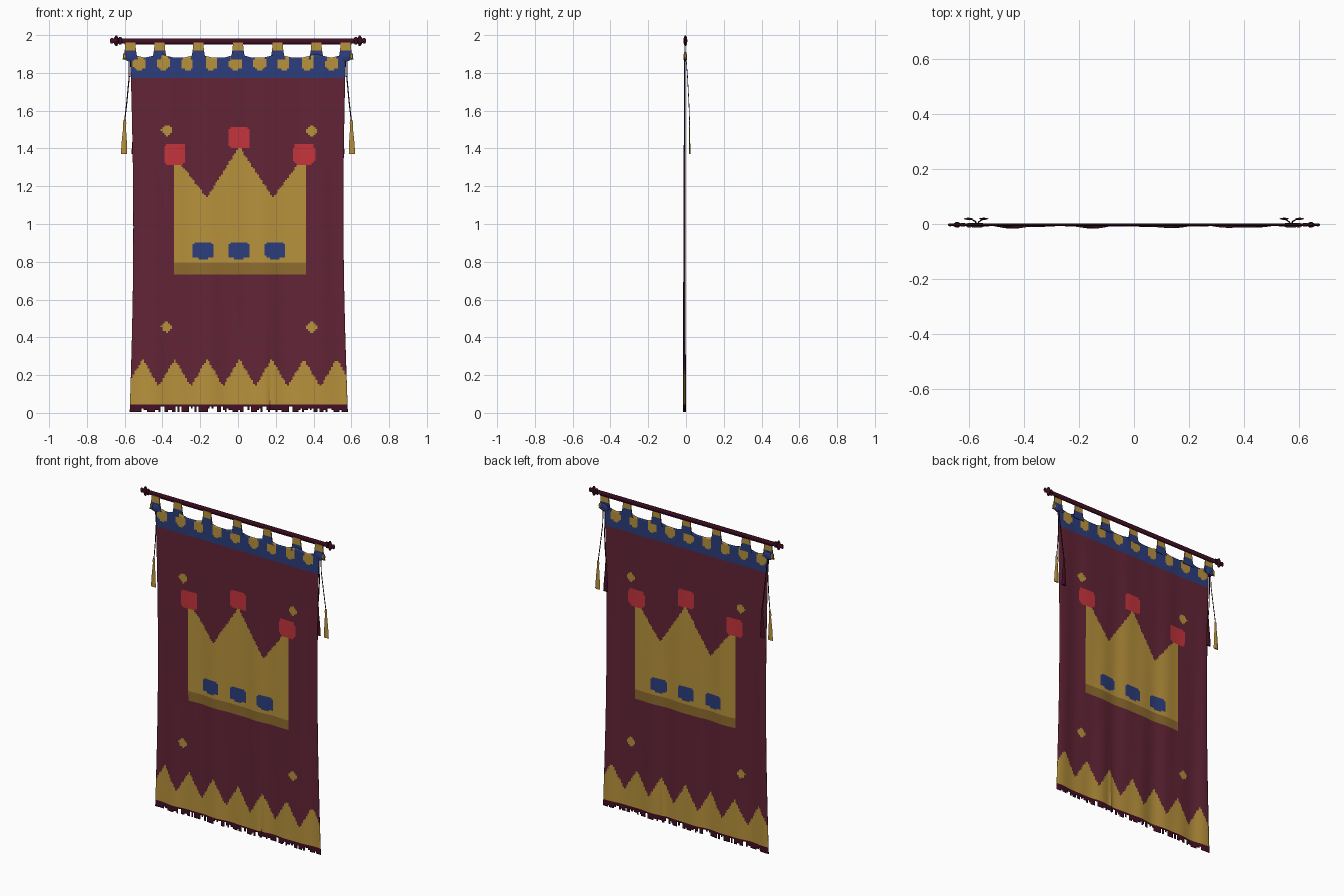
import bpy, bmesh, math, random
from mathutils import Vector

cube = bpy.data.objects.get("Cube")
if cube:
    bpy.data.objects.remove(cube, do_unlink=True)
random.seed(4)


def make_mat(name, r, g, b):
    """Flat material from 0-255 display values, stored as linear."""
    col = [((c / 255 + 0.055) / 1.055) ** 2.4 for c in (r, g, b)] + [1]
    m = bpy.data.materials.new(name)
    m.use_nodes = True
    m.diffuse_color = col
    bsdf = m.node_tree.nodes["Principled BSDF"]
    bsdf.inputs["Base Color"].default_value = col
    bsdf.inputs["Roughness"].default_value = 0.9
    return m


MATS = [make_mat("maroon cloth", 98, 36, 54), make_mat("gold", 184, 146, 60),
        make_mat("dark gold", 142, 108, 46), make_mat("blue", 44, 61, 124),
        make_mat("red", 197, 52, 60), make_mat("dark maroon", 68, 16, 38)]
MAROON, GOLD, DARK_GOLD, BLUE, RED, DARK = range(6)


def finish(bm, name, smooth=True):
    bmesh.ops.recalc_face_normals(bm, faces=bm.faces[:])
    me = bpy.data.meshes.new(name)
    bm.to_mesh(me)
    bm.free()
    for m in MATS:
        me.materials.append(m)
    ob = bpy.data.objects.new(name, me)
    bpy.context.collection.objects.link(ob)
    if smooth:
        bpy.ops.object.select_all(action='DESELECT')
        ob.select_set(True)
        bpy.context.view_layer.objects.active = ob
        bpy.ops.object.shade_smooth_by_angle()
    return ob


def loft(name, rings, mats, smooth=True):
    """Skin closed rings of points; mats gives one colour per span."""
    bm = bmesh.new()
    vs = [[bm.verts.new(p) for p in ring] for ring in rings]
    n = len(vs[0])
    for k, (a, b) in enumerate(zip(vs, vs[1:])):
        for i in range(n):
            j = (i + 1) % n
            bm.faces.new((a[i], a[j], b[j], b[i])).material_index = mats[k]
    bm.faces.new(vs[0]).material_index = mats[0]
    bm.faces.new(vs[-1]).material_index = mats[-1]
    return finish(bm, name, smooth)


def circle(n):
    return [(math.cos(2 * math.pi * i / n), math.sin(2 * math.pi * i / n)) for i in range(n)]


# --- cloth -----------------------------------------------------------------
TABS = [-0.57, -0.415, -0.21, 0.0, 0.21, 0.415, 0.57]
JEWELS = [(-0.333, 1.37), (0.007, 1.455), (0.35, 1.37)]
CELL = 0.01
BAND, TOP = 1.775, 1.882


def rounded(x, z, cx, cz, rx, rz, power=5):
    return abs((x - cx) / rx) ** power + abs((z - cz) / rz) ** power < 1


def crown_top(x):
    pts = [(-0.345, 1.37), (-0.165, 1.14), (0.007, 1.41), (0.185, 1.14), (0.36, 1.37)]
    for (xa, za), (xb, zb) in zip(pts, pts[1:]):
        if xa <= x <= xb:
            return za + (zb - za) * (x - xa) / (xb - xa)
    return -1


def pattern(x, z):
    if z > BAND:
        dots = any(rounded(x, z, -0.523 + 0.1275 * i, 1.85, 0.033, 0.034, 3) for i in range(9))
        return GOLD if dots else BLUE
    if any(rounded(x, z, cx, cz, 0.056, 0.056) for cx, cz in JEWELS):
        return RED
    if any(rounded(x, z, cx, 0.86, 0.056, 0.042) for cx in (-0.185, 0.007, 0.198)):
        return BLUE
    if 0.735 < z < crown_top(x):
        return GOLD if z > 0.795 else DARK_GOLD
    if any(rounded(x, z, cx, cz, 0.03, 0.03, 1.3) for cx in (-0.377, 0.39) for cz in (0.455, 1.495)):
        return GOLD
    if z < 0.045:
        return DARK
    wave = abs(((x - 0.007) / 0.171 + 0.5) % 1 - 0.5) * 2
    return GOLD if z < 0.285 - 0.145 * wave else MAROON


def drape(x, z):
    """Position on the hanging cloth: waisted sides, folds deepening downwards."""
    t = 1 - z / TOP
    side = 1 - 0.045 * math.sin(math.pi * t) + 0.022 * t * t
    near = min(abs(x - c) for c in TABS)
    lift = max(0, (z - BAND - 0.08) / (TOP - BAND - 0.08)) * 0.018 * max(0, 1 - near / 0.07)
    amp = 0.0015 + 0.0045 * t
    fold = math.sin(23 * x + 0.9 + 1.2 * t) + 0.5 * math.sin(41 * x - 2 * t)
    crease = 0.006 * max(0, 1 - abs(x - 0.17) / 0.015) * max(0, 1 - z / 0.5)
    y = -0.007 - 0.002 * t + amp * fold * 0.75 + crease
    # pattern is kept in place, only the border strip of the cloth is pulled in
    edge = max(0, (abs(x) - 0.4) / 0.17)
    return (x * (1 + (side - 1) * edge * 0.6) + 0.004 * t * edge, y, z + lift)


def build_cloth():
    bm = bmesh.new()
    cols, rows = 114, 188
    grid = [[bm.verts.new(drape((i - cols / 2) * CELL, 0.004 + j * (TOP - 0.004) / rows))
             for i in range(cols + 1)] for j in range(rows + 1)]
    for i in range(cols):
        # ragged fringe: each column keeps a random number of bottom cells
        start = random.choice((0, 0, 0, 1, 1, 2, 3)) if 2 < i < cols - 3 else 0
        for j in range(start, rows):
            f = bm.faces.new((grid[j][i], grid[j][i + 1], grid[j + 1][i + 1], grid[j + 1][i]))
            f.material_index = pattern((i + 0.5 - cols / 2) * CELL, 0.004 + (j + 0.5) * (TOP - 0.004) / rows)
    bmesh.ops.delete(bm, geom=[v for v in bm.verts if not v.link_faces], context='VERTS')
    ob = finish(bm, "banner_cloth")
    mod = ob.modifiers.new("thickness", 'SOLIDIFY')
    mod.thickness = 0.003
    mod.offset = 0


build_cloth()

# --- hanging tabs ------------------------------------------------------------
for k, x in enumerate(TABS):
    rings = []
    for z, w in ((1.87, 0.042), (1.895, 0.034), (1.918, 0.03), (1.96, 0.026)):
        rings.append([(x + sx * w, -0.006 + sy * 0.003, z) for sx, sy in ((-1, -1), (1, -1), (1, 1), (-1, 1))])
    loft(f"hanging_tab_{k + 1}", rings, (BLUE, BLUE, GOLD), False)

# --- pole with pointed ends ---------------------------------------------------
half = [(0.6, 0.014), (0.615, 0.014), (0.618, 0.02), (0.63, 0.02), (0.633, 0.013),
        (0.64, 0.03), (0.648, 0.03), (0.658, 0.013), (0.672, 0.016), (0.678, 0.008)]
profile = [(-x, r) for x, r in reversed(half)] + half
loft("pole", [[(x, c * r * 0.35 - 0.003, 1.97 + s * r) for c, s in circle(10)] for x, r in profile],
     [DARK] * (len(profile) - 1))
loft("pole_cord", [[(x, -0.003 + c * 0.003, 1.954 + s * 0.003) for c, s in circle(6)] for x in (-0.6, 0.6)],
     [DARK])


# --- side knots, cords and tassels ---------------------------------------------
def knot(name, x, z, rx, rz, mat):
    rings = [[(x + c * rx * f, -0.004 + y, z + s * rz * f) for c, s in circle(8)]
             for f, y in ((0.6, -0.008), (1, -0.004), (1, 0.004), (0.6, 0.008))]
    loft(name, rings, [mat] * 3)


def tassel(name, path, mat):
    cord = [[(x + c * 0.003, y + s * 0.002, z) for c, s in circle(6)] for x, y, z in path]
    loft(name + "_cord", cord, [DARK] * (len(path) - 1))
    x, y, z = path[-1]
    shape = ((0.005, 0.006), (-0.01, 0.009), (-0.03, 0.007), (-0.1, 0.013), (-0.175, 0.017))
    rings = [[(x + c * r - dz * 0.02 * math.copysign(1, x), y + s * r * 0.25, z + dz) for c, s in circle(8)]
             for dz, r in shape]
    loft(name, rings, [mat] * 4)


for label, s in (("left", 1), ("right", -1)):
    knot(f"{label}_knot", s * 0.572, 1.885, 0.03, 0.026, BLUE)
    knot(f"{label}_knot_end", s * 0.6, 1.888, 0.01, 0.02, GOLD)
    tassel(f"{label}_outer_tassel",
           [(s * 0.578, 0.0, 1.885), (s * 0.576, 0.008, 1.78), (s * 0.588, 0.015, 1.65), (s * 0.6, 0.019, 1.545)],
           GOLD)
    tassel(f"{label}_inner_tassel",
           [(s * 0.57, 0.0, 1.885), (s * 0.565, 0.008, 1.78), (s * 0.555, 0.015, 1.65), (s * 0.544, 0.019, 1.545)],
           DARK)
